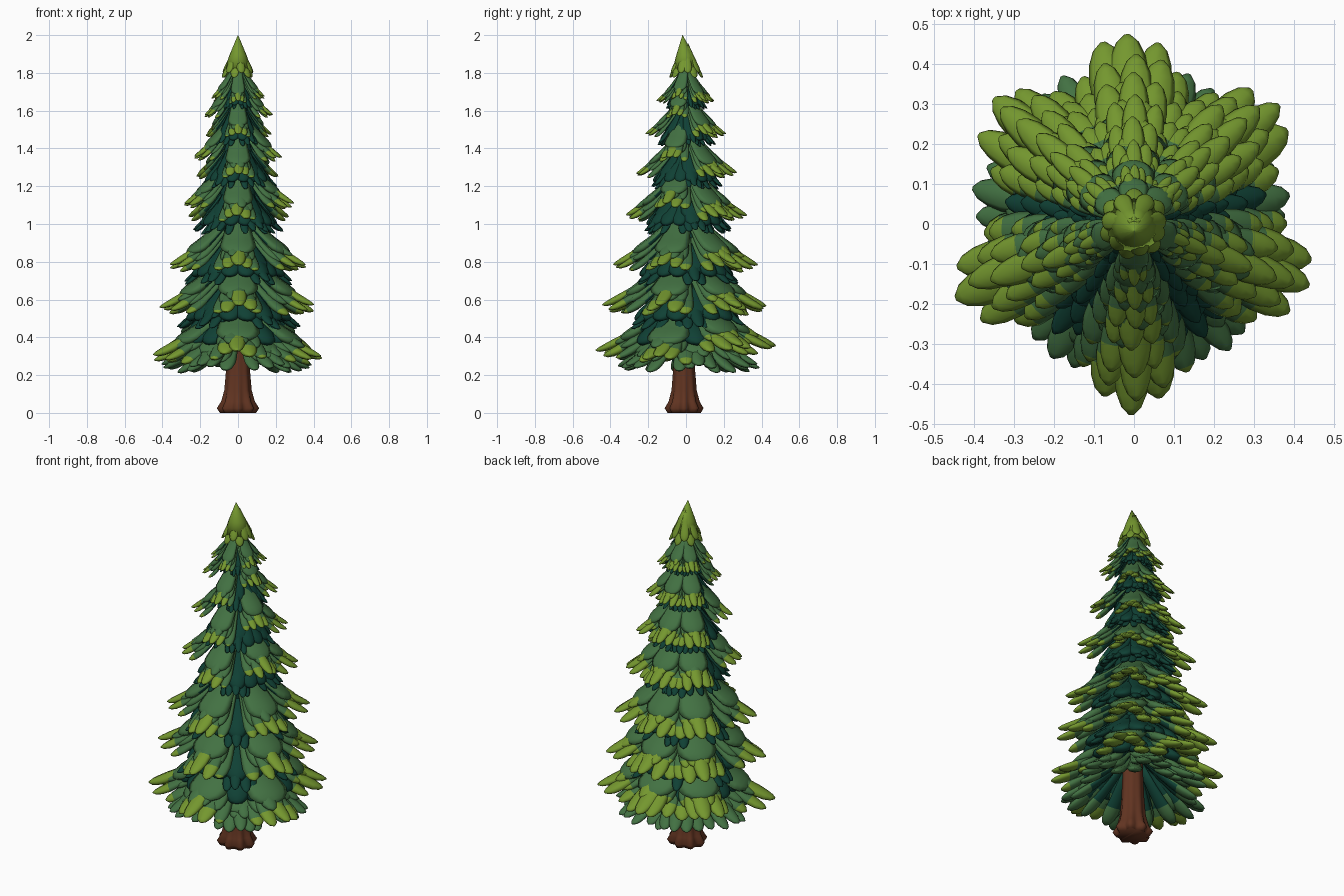
import bpy, bmesh, math, random
from mathutils import Vector

random.seed(4)
cube = bpy.data.objects.get("Cube")
if cube:
    bpy.data.objects.remove(cube)


def material(name, rgb):
    m = bpy.data.materials.new(name)
    m.use_nodes = True
    m.diffuse_color = (*rgb, 1)
    m.node_tree.nodes["Principled BSDF"].inputs["Base Color"].default_value = (*rgb, 1)
    return m


green = material("mid green", (0.055, 0.165, 0.055))
bright = material("bright tip green", (0.175, 0.31, 0.028))
dark = material("deep green", (0.005, 0.052, 0.035))
brown = material("bark brown", (0.12, 0.034, 0.015))
MID, TIP, DEEP = 0, 1, 2
FOLIAGE = [green, bright, dark]


def finish(bm, name, mats):
    bmesh.ops.recalc_face_normals(bm, faces=bm.faces)
    for f in bm.faces:
        f.smooth = True
    mesh = bpy.data.meshes.new(name)
    bm.to_mesh(mesh)
    bm.free()
    for m in mats:
        mesh.materials.append(m)
    obj = bpy.data.objects.new(name, mesh)
    bpy.context.collection.objects.link(obj)


def loft(bm, rings):
    """Skin a list of closed point rings and cap both ends; returns faces per band."""
    vs = [[bm.verts.new(p) for p in ring] for ring in rings]
    n = len(vs[0])
    bands = [[bm.faces.new((a[i], a[(i + 1) % n], b[(i + 1) % n], b[i])) for i in range(n)]
             for a, b in zip(vs, vs[1:])]
    bands[0].append(bm.faces.new(vs[0][::-1]))
    bands[-1].append(bm.faces.new(vs[-1]))
    return bands


STEPS = (0.08, 0.4, 0.6, 0.7, 0.8, 0.89, 0.96, 1.0)
SIDES = 8


def lobe(bm, angle, r, z_tip, rise, width, cut=2.0, base=MID, curve=1.3, thick=0.5):
    """One drooping rounded needle clump; past the fraction cut it takes the tip colour."""
    out = Vector((math.cos(angle), math.sin(angle), 0))
    side = Vector((-out.y, out.x, 0))
    rings = []
    for t in STEPS:
        slope = rise * curve * max(1 - t, 0.05) ** (curve - 1) / r
        up = (Vector((0, 0, 1)) + out * slope).normalized()
        end = math.sqrt(max(0.02, 1 - (max(0, t - 0.76) / 0.24) ** 2))
        w = width * (0.4 + 0.6 * min(1, t / 0.76)) * end
        centre = out * r * t + Vector((0, 0, z_tip + rise * (1 - t) ** curve))
        rings.append([centre + side * w * math.cos(a) + up * w * thick * math.sin(a)
                      for a in (math.tau * i / SIDES for i in range(SIDES))])
    for k, band in enumerate(loft(bm, rings)):
        middle = (STEPS[k] + STEPS[k + 1]) / 2
        for i, f in enumerate(band):
            under = i >= SIDES // 2
            f.material_index = TIP if middle > cut else DEEP if under and middle < 0.7 else base


def fan(bm, degrees, r, z_tip, rise, base=MID, cut=2.0, fade=0.0, top_cut=2.0):
    """A broad bough: long clumps, a shorter row above them and a smooth blade over the roots."""
    for n, length, lift, row_cut in ((5, 1.0, 0.0, cut), (4, 0.82, 0.04, top_cut)):
        for i in range(n):
            k = i - (n - 1) / 2
            reach = r * length * (1 - 0.045 * k * k) * random.uniform(0.96, 1.02)
            drop = z_tip + rise * (1 - length) ** 1.3 + r * (lift - 0.045 * abs(k))
            lobe(bm, math.radians(degrees + k * 9.5 + random.uniform(-1.5, 1.5)), reach,
                 drop + random.uniform(-0.02, 0.02) * r, rise * (1 - 0.3 * (1 - length)),
                 r * random.uniform(0.09, 0.11), row_cut + fade * abs(k), base)
    lobe(bm, math.radians(degrees), r * 0.74, z_tip + rise * 0.17 + 0.02 * r, rise * 0.9,
         r * 0.25, base=base, thick=0.28)


# Trunk with a flared, scalloped foot
bm = bmesh.new()
rings = []
for z, radius, wave in ((0.0, 0.085, 0.13), (0.025, 0.1, 0.12), (0.06, 0.082, 0.09),
                        (0.12, 0.069, 0.05), (0.22, 0.062, 0.03), (0.4, 0.055, 0.02), (0.7, 0.045, 0.0)):
    rings.append([(radius * (1 + wave * math.cos(8 * a)) * math.cos(a),
                   radius * (1 + wave * math.cos(8 * a)) * math.sin(a) * 0.92 - 0.01, z)
                  for a in (math.tau * i / 48 for i in range(48))])
loft(bm, rings)
finish(bm, "trunk", [brown])

# Dark inner cone that closes the gaps between branches
bm = bmesh.new()
loft(bm, [[(r * math.cos(math.tau * i / 20), r * math.sin(math.tau * i / 20), z) for i in range(20)]
          for r, z in ((0.05, 0.5), (0.14, 0.53), (0.1, 1.1), (0.02, 1.9))])
finish(bm, "inner_foliage", [dark])

# Branch tiers: radius, tip height, rise towards the trunk, extra height of the side boughs
TIERS = ((0.475, 0.33, 0.29, -0.02), (0.435, 0.565, 0.29, 0.0), (0.385, 0.79, 0.28, 0.0),
         (0.325, 1.05, 0.26, 0.06), (0.27, 1.27, 0.24, 0.09), (0.215, 1.48, 0.21, 0.1),
         (0.155, 1.655, 0.18, 0.02))
SIDE_BOUGHS = (-22, 202)
BACK_BOUGHS = (42, 90, 138)
BETWEEN = (-56, 13, 66, 114, 167, 236)
for number, (r, z, rise, side_lift) in enumerate(TIERS, 1):
    bm = bmesh.new()
    fan(bm, -90, r, z, rise, cut=0.71, fade=0.13)
    for a in SIDE_BOUGHS:
        fan(bm, a + random.uniform(-2, 2), r - 0.2 * max(side_lift, 0), z + side_lift, rise,
            cut=0.69, fade=0.1)
    for a in BACK_BOUGHS:
        fan(bm, a + random.uniform(-2, 2), r, z + (0.03 if number == 1 else 0), rise,
            cut=0.66, fade=0.05, top_cut=0.8)
    finish(bm, f"branch_tier_{number}", FOLIAGE)

    # Shorter boughs hanging lower in the gaps, dark except on the bottom tier
    bm = bmesh.new()
    for a in BETWEEN:
        a += random.uniform(-3, 3)
        if number == 1:
            fan(bm, a, r * 0.86, z - 0.07, rise)
        else:
            fan(bm, a, r * 0.77, z - 0.24 * r, rise * 1.15, base=DEEP)
    # Steep dark skirt closing the underside
    for i in range(16):
        lobe(bm, math.tau * (i + 0.5) / 16, r * random.uniform(0.6, 0.66),
             z + (0.04 if number == 1 else -0.16 * r), rise, r * 0.15, base=DEEP)
    finish(bm, f"under_tier_{number}", FOLIAGE)

# Pointed bright crown with a ragged hem
bm = bmesh.new()
for i in range(13):
    long = i % 2
    lobe(bm, math.tau * (i + 0.25) / 13, 0.08 + 0.008 * long, 1.8 - 0.025 * long,
         0.17, 0.024, cut=0, curve=1.1, thick=0.4)
for band in loft(bm, [[(r * math.cos(math.tau * i / 16), r * math.sin(math.tau * i / 16) + y, z)
                       for i in range(16)]
                      for r, y, z in ((0.074, 0, 1.81), (0.045, -0.006, 1.895), (0.001, -0.018, 2.0))]):
    for f in band:
        f.material_index = TIP
finish(bm, "crown", FOLIAGE)
